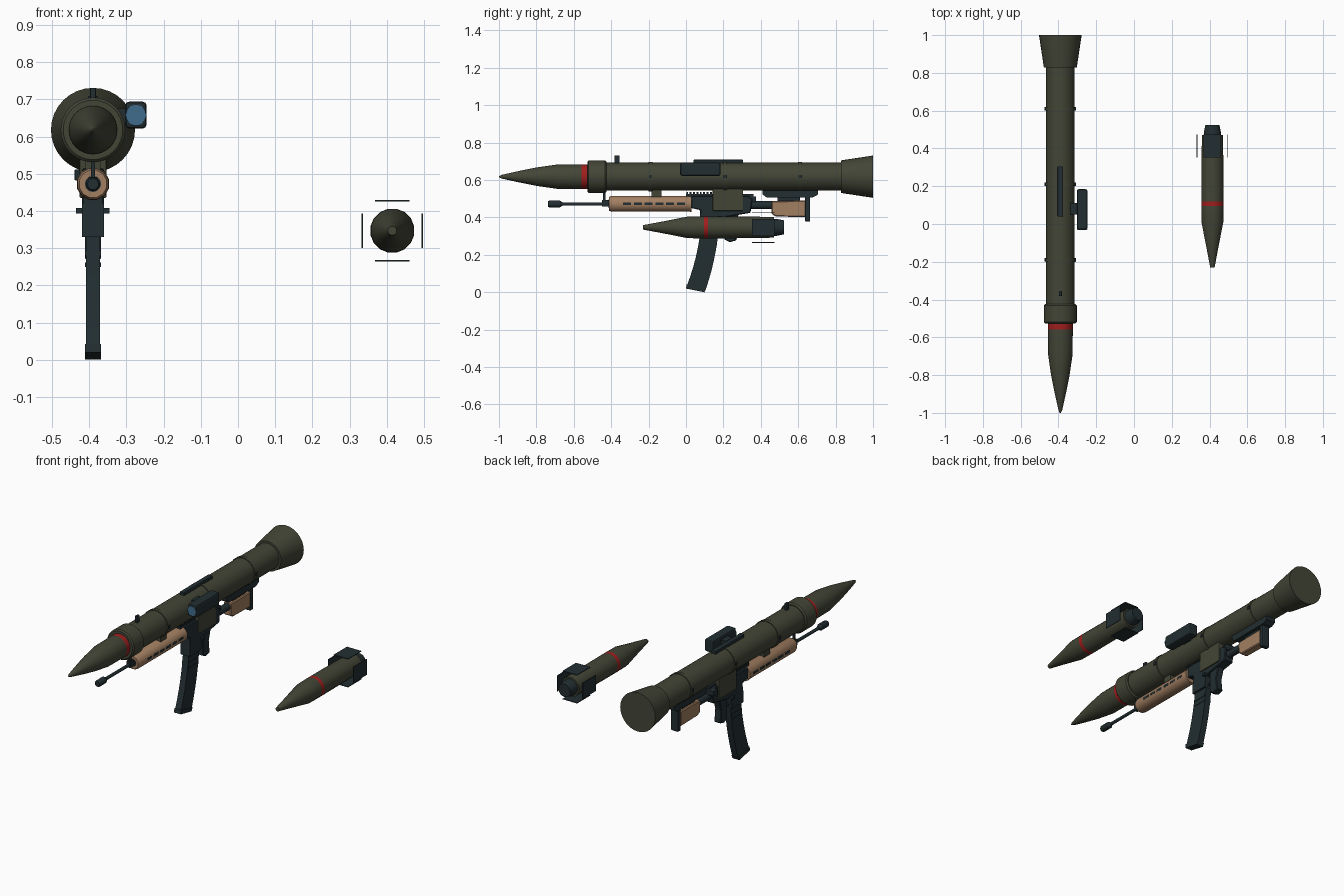
import bpy, bmesh, math
from mathutils import Matrix

if "Cube" in bpy.data.objects:
    bpy.data.objects.remove(bpy.data.objects["Cube"])

COLORS = {
    "olive": (0.056, 0.060, 0.037),
    "gunmetal": (0.016, 0.027, 0.031),
    "tan": (0.36, 0.21, 0.12),
    "red": (0.36, 0.013, 0.013),
    "lens blue": (0.05, 0.15, 0.26),
    "black": (0.006, 0.007, 0.008),
}
MATS = {}
for n, c in COLORS.items():
    MATS[n] = bpy.data.materials.new(n)
    MATS[n].diffuse_color = (*c, 1)

CX = -0.39      # launcher centre line
TZ = 0.618      # tube axis height
RZ = 0.470      # rifle axis height


def finish(name, bm, mats, smooth=False):
    bmesh.ops.recalc_face_normals(bm, faces=bm.faces)
    me = bpy.data.meshes.new(name)
    bm.to_mesh(me)
    bm.free()
    for m in mats:
        me.materials.append(MATS[m])
    if smooth:
        for p in me.polygons:
            p.use_smooth = True
        me.set_sharp_from_angle(angle=math.radians(32))
    ob = bpy.data.objects.new(name, me)
    bpy.context.collection.objects.link(ob)
    return ob


def lathe(name, x, z, profile, mats, sides=32, phase=0.0, smooth=True):
    """Turned part along y; profile rows are (y, radius, material index of next segment)."""
    bm = bmesh.new()
    rings = []
    for y, r, _ in profile:
        rings.append([bm.verts.new((x + r * math.cos(phase + math.tau * i / sides), y,
                                    z + r * math.sin(phase + math.tau * i / sides)))
                      for i in range(sides)])
    for k in range(len(rings) - 1):
        a, b = rings[k], rings[k + 1]
        for i in range(sides):
            j = (i + 1) % sides
            bm.faces.new((a[i], a[j], b[j], b[i])).material_index = profile[k][2]
    bm.faces.new(rings[0]).material_index = profile[0][2]
    bm.faces.new(rings[-1]).material_index = profile[-1][2]
    return finish(name, bm, mats, smooth)


def box(name, mat, x, y, z, bevel=0.0):
    """Box from (min, max) ranges."""
    bm = bmesh.new()
    size = [b - a for a, b in (x, y, z)]
    mid = [(a + b) / 2 for a, b in (x, y, z)]
    bmesh.ops.create_cube(bm, size=1, matrix=Matrix.Translation(mid) @ Matrix.Diagonal((*size, 1)))
    if bevel:
        bmesh.ops.bevel(bm, geom=bm.edges[:], offset=bevel, segments=2, profile=0.5, affect='EDGES')
    return finish(name, bm, [mat])


def cbox(name, mat, half, y, z, bevel=0.0):
    return box(name, mat, (CX - half, CX + half), y, z, bevel)


def plate(name, mat, half, pts, bevel=0.0):
    """Side outline of (y, z) points, extruded evenly about the launcher centre."""
    bm = bmesh.new()
    a = [bm.verts.new((CX - half, y, z)) for y, z in pts]
    b = [bm.verts.new((CX + half, y, z)) for y, z in pts]
    bm.faces.new(a)
    bm.faces.new(b[::-1])
    for i in range(len(pts)):
        j = (i + 1) % len(pts)
        bm.faces.new((a[i], b[i], b[j], a[j]))
    if bevel:
        bmesh.ops.recalc_face_normals(bm, faces=bm.faces)
        bmesh.ops.bevel(bm, geom=bm.edges[:], offset=bevel, segments=1, affect='EDGES')
    return finish(name, bm, [mat])


# Launch tube with collar, bands and rear horn
lathe("launch_tube", CX, TZ, [(-0.45, 0.075, 0), (0.84, 0.075, 0)], ["olive"])
lathe("front_collar", CX, TZ, [(-0.527, 0.080, 0), (-0.520, 0.087, 0), (-0.432, 0.087, 0),
                               (-0.424, 0.080, 0)], ["olive"])
for i, y in enumerate((-0.19, 0.21, 0.61)):
    lathe(f"tube_band_{i + 1}", CX, TZ, [(y - 0.01, 0.079, 0), (y + 0.01, 0.079, 0)], ["olive"])
    for s in (-1, 1):
        box(f"band_clip_{i + 1}", "gunmetal", sorted((CX + s * 0.076, CX + s * 0.083)),
            (y - 0.009, y + 0.009), (TZ - 0.008, TZ + 0.008))
lathe("rear_horn", CX, TZ, [(0.828, 0.087, 0), (1.0, 0.113, 0)], ["olive"])

# Loaded rocket nose
lathe("loaded_rocket", CX, TZ, [(-1.0, 0.003, 0), (-0.985, 0.010, 0), (-0.89, 0.031, 0),
      (-0.80, 0.049, 0), (-0.69, 0.065, 0), (-0.558, 0.066, 1), (-0.530, 0.066, 0),
      (-0.50, 0.066, 0)], ["olive", "red"])

# Sights on the tube
cbox("front_post", "gunmetal", 0.008, (-0.382, -0.355), (0.685, 0.731), 0.003)
cbox("top_rail", "gunmetal", 0.014, (0.04, 0.305), (0.685, 0.709), 0.003)
box("scope_body", "gunmetal", (-0.303, -0.246), (-0.03, 0.184), (0.622, 0.694), 0.010)
box("scope_mount", "gunmetal", (-0.335, -0.295), (0.05, 0.11), (0.635, 0.675))
lathe("scope_lens", -0.2745, 0.658, [(-0.033, 0.028, 0), (-0.029, 0.028, 0)], ["lens blue"], 12)

# Barrel, muzzle and gas block
lathe("barrel", CX, RZ + 0.002, [(-0.67, 0.009, 0), (0.05, 0.009, 0)], ["gunmetal"], 12)
lathe("muzzle", CX, RZ + 0.002, [(-0.737, 0.015, 0), (-0.730, 0.019, 0), (-0.675, 0.019, 0),
                                 (-0.660, 0.009, 0)], ["gunmetal"], 12)
cbox("gas_block", "gunmetal", 0.012, (-0.45, -0.405), (0.458, 0.492))
cbox("post_sight", "gunmetal", 0.005, (-0.444, -0.430), (0.48, 0.537))

# Slotted handguard
lathe("handguard", CX, RZ + 0.003, [(-0.412, 0.038, 0), (-0.40, 0.043, 0), (0.015, 0.043, 0),
                                    (0.03, 0.045, 0)], ["tan"], 12, math.radians(15))
lathe("handguard_bore", CX, RZ + 0.003, [(-0.415, 0.022, 0), (-0.41, 0.022, 0)], ["gunmetal"], 12)
for s in (-1, 1):
    for i in range(6):
        y = -0.336 + i * 0.0575
        box("handguard_slot", "gunmetal", sorted((CX + s * 0.040, CX + s * 0.0425)),
            (y, y + 0.043), (0.466, 0.480))

# Brackets joining tube and rifle
cbox("front_bracket", "olive", 0.02, (-0.185, -0.13), (0.505, 0.56))
cbox("rear_bracket", "olive", 0.036, (0.142, 0.305), (0.435, 0.565), 0.004)
cbox("under_rail", "gunmetal", 0.016, (0.0, 0.36), (0.50, 0.525))
for i in range(8):
    y = 0.002 + i * 0.018
    cbox("rail_tooth", "gunmetal", 0.016, (y, y + 0.010), (0.524, 0.535))
plate("rear_saddle", "gunmetal", 0.030, [(0.41, 0.545), (0.41, 0.522), (0.43, 0.508), (0.68, 0.508),
                                         (0.705, 0.522), (0.705, 0.545)])
cbox("saddle_link", "gunmetal", 0.010, (0.49, 0.61), (0.48, 0.512))

# Receiver, controls and buffer tube
plate("receiver", "gunmetal", 0.030, [(0.028, 0.515), (0.028, 0.45), (0.075, 0.44), (0.075, 0.40),
      (0.20, 0.40), (0.345, 0.425), (0.355, 0.50), (0.33, 0.515)], 0.004)
plate("magazine_well", "gunmetal", 0.030, [(0.075, 0.42), (0.07, 0.33), (0.175, 0.33), (0.19, 0.42)])
box("magazine_catch", "gunmetal", (CX - 0.045, CX + 0.045), (0.17, 0.19), (0.393, 0.408))
box("charging_handle", "gunmetal", (CX - 0.050, CX + 0.02), (0.335, 0.375), (0.482, 0.512), 0.004)
lathe("buffer_tube", CX, 0.466, [(0.34, 0.021, 0), (0.48, 0.021, 0)], ["gunmetal"], 16)

# Shoulder stock
plate("stock", "tan", 0.024, [(0.458, 0.488), (0.458, 0.418), (0.48, 0.405), (0.64, 0.402),
                              (0.64, 0.490)], 0.005)
cbox("stock_pad", "gunmetal", 0.024, (0.636, 0.664), (0.378, 0.512), 0.006)

# Grip, trigger and guard
plate("pistol_grip", "gunmetal", 0.021, [(0.205, 0.43), (0.285, 0.43), (0.262, 0.35), (0.270, 0.278),
                                         (0.235, 0.268), (0.205, 0.282)], 0.004)
cbox("trigger_guard", "gunmetal", 0.010, (0.165, 0.22), (0.345, 0.353))
cbox("trigger", "gunmetal", 0.005, (0.19, 0.198), (0.355, 0.405))

# Curved magazine swept forward, with floor plate
front, back = [], []
for i in range(9):
    t = i / 8
    z = 0.42 - 0.39 * t
    front.append((0.082 - 0.076 * t ** 1.9, z + 0.008 * t))
    back.append((0.178 - 0.072 * t ** 1.9, z - 0.014 * t))
plate("magazine", "gunmetal", 0.0185, front + back[::-1])
plate("magazine_floor", "gunmetal", 0.022, [(0.004, 0.042), (0.000, 0.020), (0.098, 0.0),
                                            (0.108, 0.020)])
for s in (-1, 1):
    for k in range(2):
        box("magazine_rib", "gunmetal", sorted((CX + s * 0.017, CX + s * 0.021)),
            (0.072, 0.165), (0.25 + k * 0.03, 0.262 + k * 0.03))

# Spare rocket with tail and four fins
SX, SZ = 0.415, 0.347
lathe("spare_rocket", SX, SZ, [(-0.23, 0.012, 0), (-0.12, 0.033, 0), (0.01, 0.059, 0),
      (0.095, 0.060, 1), (0.118, 0.060, 0), (0.35, 0.059, 0), (0.47, 0.056, 0)],
      ["olive", "red"], 16, math.pi / 16)
lathe("spare_tail", SX, SZ, [(0.46, 0.047, 0), (0.485, 0.046, 0), (0.525, 0.038, 0)],
      ["gunmetal"], 16, math.pi / 16)
for s in (-1, 1):
    a, b = sorted((s * 0.079, s * 0.083))
    box("side_fin", "gunmetal", (SX + a, SX + b), (0.352, 0.474), (SZ - 0.046, SZ + 0.046))
    box("flat_fin", "gunmetal", (SX - 0.046, SX + 0.046), (0.352, 0.474), (SZ + a, SZ + b))

for m in bpy.data.materials:
    if m.users and not m.is_grease_pencil:
        m.use_nodes = True
        m.node_tree.nodes["Principled BSDF"].inputs["Base Color"].default_value = m.diffuse_color
